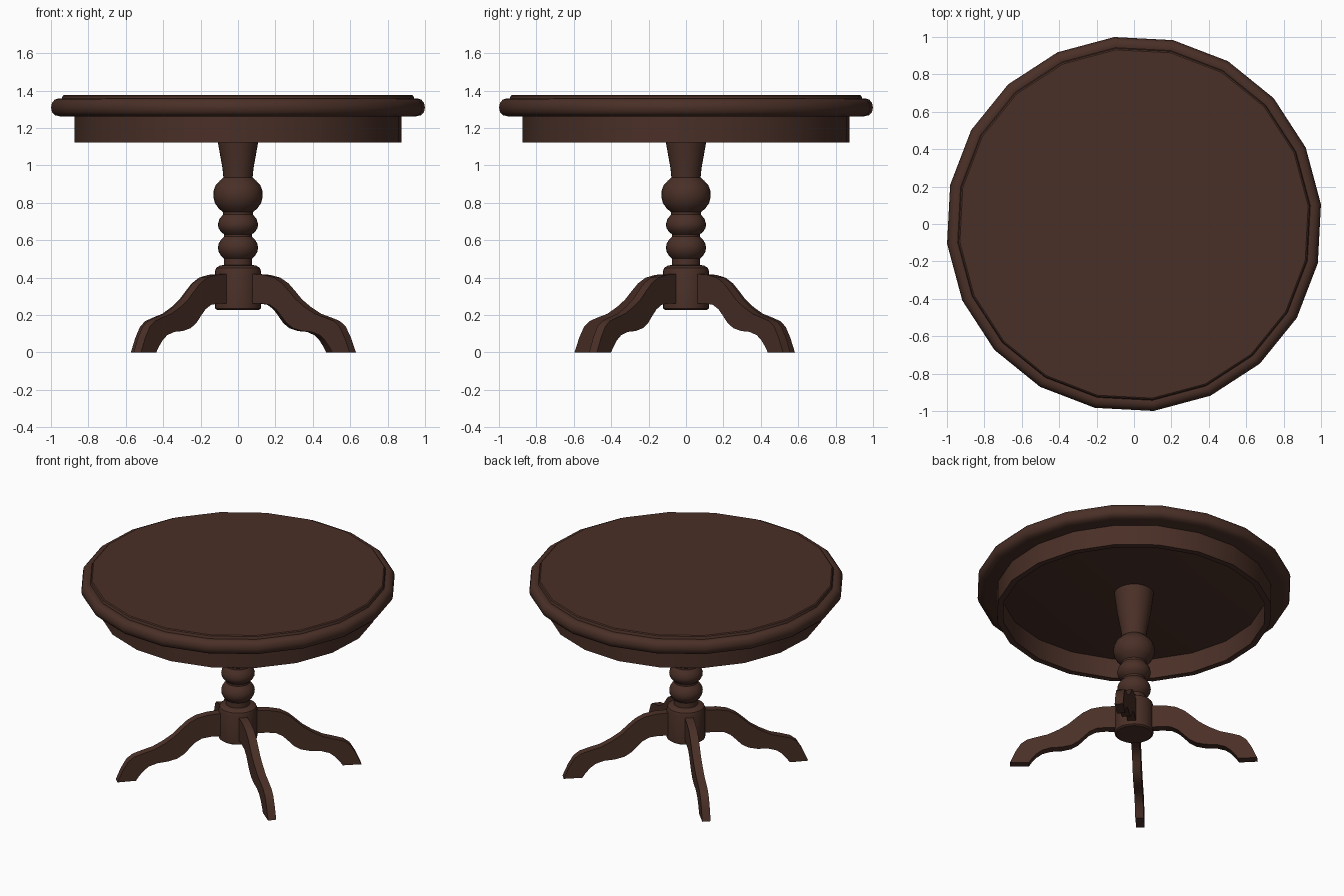
import bpy, bmesh, math

if "Cube" in bpy.data.objects:
    bpy.data.objects.remove(bpy.data.objects["Cube"])

wood = bpy.data.materials.new("dark brown wood")
wood.diffuse_color = (0.068, 0.029, 0.020, 1)
wood.use_nodes = True
wood.node_tree.nodes["Principled BSDF"].inputs["Base Color"].default_value = wood.diffuse_color


def finish(name, bm, angle=35):
    bmesh.ops.recalc_face_normals(bm, faces=bm.faces[:])
    mesh = bpy.data.meshes.new(name)
    bm.to_mesh(mesh)
    bm.free()
    mesh.materials.append(wood)
    ob = bpy.data.objects.new(name, mesh)
    bpy.context.collection.objects.link(ob)
    bpy.ops.object.select_all(action='DESELECT')
    ob.select_set(True)
    bpy.context.view_layer.objects.active = ob
    bpy.ops.object.shade_smooth_by_angle(angle=math.radians(angle))
    return ob


def lathe(name, profile, sides, offset=0.0, ring=False):
    """Spin (radius, z) points; capped at both ends, or closed into a ring."""
    bm = bmesh.new()
    rows = []
    for r, z in profile:
        angles = [offset + 2 * math.pi * i / sides for i in range(sides)]
        rows.append([bm.verts.new((r * math.cos(a), r * math.sin(a), z)) for a in angles])
    pairs = list(zip(rows, rows[1:]))
    if ring:
        pairs.append((rows[-1], rows[0]))
    else:
        bm.faces.new(rows[0])
        bm.faces.new(rows[-1])
    for low, high in pairs:
        for i in range(sides):
            j = (i + 1) % sides
            bm.faces.new((low[i], low[j], high[j], high[i]))
    return finish(name, bm)


# Twenty-sided top with a rounded rim and slightly raised centre
turn = math.radians(6)
lathe("table_top", [(0.955, 1.262), (0.985, 1.269), (1.0, 1.285), (1.005, 1.31),
                    (1.0, 1.335), (0.985, 1.352), (0.965, 1.358), (0.948, 1.355),
                    (0.943, 1.372), (0.936, 1.377)], 20, turn)

# Hollow apron under the top
lathe("apron", [(0.84, 1.265), (0.84, 1.122), (0.88, 1.122), (0.88, 1.265)],
      20, turn, ring=True)

# Turned pedestal
lathe("pedestal", [(0.112, 0.228), (0.123, 0.236), (0.123, 0.435), (0.117, 0.452),
                   (0.098, 0.464), (0.076, 0.468), (0.075, 0.502), (0.092, 0.518),
                   (0.104, 0.54), (0.107, 0.56), (0.104, 0.58), (0.092, 0.602),
                   (0.075, 0.62), (0.075, 0.632), (0.094, 0.648), (0.105, 0.668),
                   (0.107, 0.686), (0.1, 0.712), (0.08, 0.738), (0.08, 0.75),
                   (0.105, 0.772), (0.124, 0.8), (0.132, 0.832), (0.131, 0.862),
                   (0.12, 0.893), (0.098, 0.918), (0.078, 0.936), (0.083, 0.985),
                   (0.108, 1.125), (0.126, 1.265)], 28)

# Curved legs: outline points as (distance from axis, z), top edge then bottom edge
upper = [(0.08, 0.422), (0.20, 0.415), (0.27, 0.40), (0.325, 0.37), (0.37, 0.33),
         (0.42, 0.283), (0.48, 0.243), (0.55, 0.207), (0.62, 0.187), (0.68, 0.168),
         (0.72, 0.138), (0.755, 0.08), (0.79, 0.0)]
lower = [(0.08, 0.26), (0.18, 0.262), (0.24, 0.255), (0.285, 0.23), (0.32, 0.195),
         (0.355, 0.158), (0.40, 0.13), (0.46, 0.115), (0.53, 0.11), (0.585, 0.092),
         (0.62, 0.065), (0.65, 0.03), (0.67, 0.0)]


def leg(name, degrees, half=0.027):
    bm = bmesh.new()
    a = math.radians(degrees)
    c, s = math.cos(a), math.sin(a)
    rows = []
    for up, low in zip(upper, lower):
        rows.append([bm.verts.new((r * c - t * s, r * s + t * c, z))
                     for (r, z), t in ((up, half), (up, -half), (low, -half), (low, half))])
    for p, q in zip(rows, rows[1:]):
        for i in range(4):
            j = (i + 1) % 4
            bm.faces.new((p[i], p[j], q[j], q[i]))
    bm.faces.new(rows[0])
    bm.faces.new(rows[-1])
    return finish(name, bm)


for name, degrees in (("front_right_leg", -39), ("back_right_leg", 43),
                      ("back_left_leg", 134.5), ("front_left_leg", 227)):
    leg(name, degrees)
